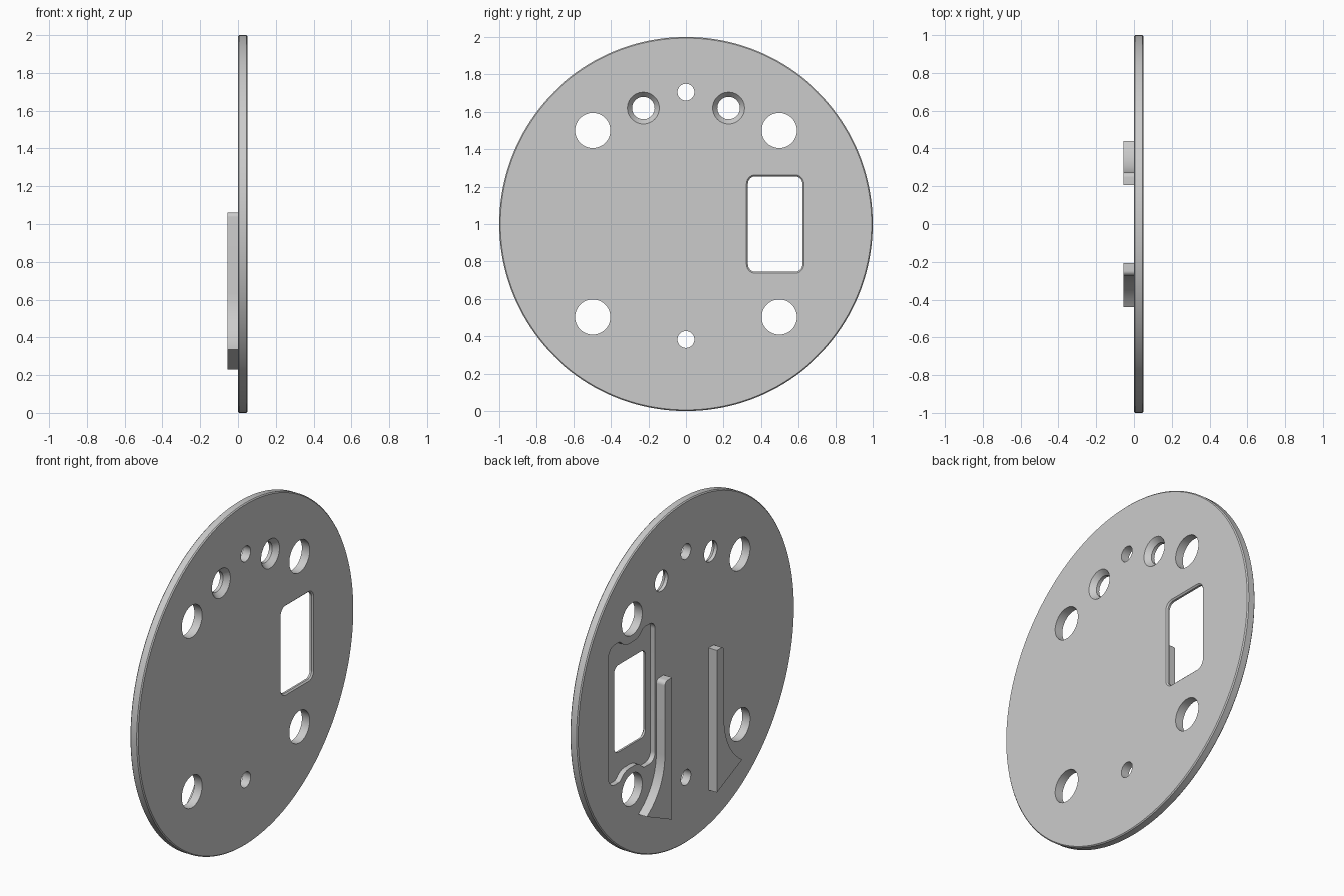
import bpy, bmesh, math
from mathutils import Vector

cube = bpy.data.objects.get("Cube")
if cube:
    bpy.data.objects.remove(cube, do_unlink=True)

grey = bpy.data.materials.new("light_grey")
grey.use_nodes = True
grey.diffuse_color = (0.6, 0.6, 0.6, 1)
grey.node_tree.nodes["Principled BSDF"].inputs["Base Color"].default_value = (0.6, 0.6, 0.6, 1)


def circle(y, z, r, n=48):
    return [(y + r * math.cos(math.tau * i / n), z + r * math.sin(math.tau * i / n)) for i in range(n)]


def rounded(corners, steps=10):
    """Outline in the y-z plane from (y, z, radius) corners."""
    out = []
    for i, (y, z, r) in enumerate(corners):
        p = Vector((y, z))
        a = (Vector(corners[i - 1][:2]) - p).normalized()
        b = (Vector(corners[(i + 1) % len(corners)][:2]) - p).normalized()
        if r == 0:
            out.append(tuple(p))
            continue
        half = a.angle(b) / 2
        centre = p + (a + b).normalized() * (r / math.sin(half))
        start = p + a * (r / math.tan(half)) - centre
        end = p + b * (r / math.tan(half)) - centre
        sweep = math.pi - 2 * half
        for k in range(steps + 1):
            t = k / steps
            v = (start * math.sin((1 - t) * sweep) + end * math.sin(t * sweep)) / math.sin(sweep)
            out.append(tuple(centre + v))
    return out


def rectangle(y0, y1, z0, z1, r):
    return rounded([(y0, z0, r), (y1, z0, r), (y1, z1, r), (y0, z1, r)])


def loft(name, sections):
    """Solid through (x, outline) sections, capped at both ends."""
    bm = bmesh.new()
    rings = [[bm.verts.new((x, y, z)) for y, z in pts] for x, pts in sections]
    n = len(rings[0])
    for a, b in zip(rings, rings[1:]):
        for i in range(n):
            j = (i + 1) % n
            bm.faces.new((a[i], a[j], b[j], b[i]))
    bm.faces.new(rings[0])
    bm.faces.new(rings[-1])
    bmesh.ops.recalc_face_normals(bm, faces=bm.faces)
    mesh = bpy.data.meshes.new(name)
    bm.to_mesh(mesh)
    bm.free()
    mesh.materials.append(grey)
    obj = bpy.data.objects.new(name, mesh)
    bpy.context.collection.objects.link(obj)
    return obj


def activate(obj):
    bpy.ops.object.select_all(action='DESELECT')
    obj.select_set(True)
    bpy.context.view_layer.objects.active = obj


def cut(target, sections):
    cutter = loft("cutter", sections)
    cutter.hide_render = True
    mod = target.modifiers.new("cut", 'BOOLEAN')
    mod.operation = 'DIFFERENCE'
    mod.solver = 'EXACT'
    mod.object = cutter
    activate(target)
    bpy.ops.object.modifier_apply(modifier=mod.name)
    bpy.data.objects.remove(cutter, do_unlink=True)


# Round plate with softened rim
T, E = 0.05, 0.006
plate = loft("round_plate", [(x, circle(0, 1, r, 160)) for x, r in
                             ((0, 1 - E), (E, 1), (T - E, 1), (T, 1 - E))])

# Shallow pocket on the back, stepping around the two neighbouring holes
top = [(0.285, 1.41, 0.05), (0.39, 1.41, 0.03), (0.44, 1.365, 0.1),
       (0.56, 1.365, 0.1), (0.61, 1.41, 0.03), (0.715, 1.41, 0.06)]
pocket = rounded(top + [(y, 2 - z, r) for y, z, r in reversed(top)])
cut(plate, [(-0.1, pocket), (0.03, pocket)])

# Window with a chamfered front edge
inner = rectangle(0.33, 0.62, 0.745, 1.255, 0.04)
outer = rectangle(0.322, 0.628, 0.737, 1.263, 0.048)
cut(plate, [(-0.1, inner), (T - 0.008, inner), (T, outer), (0.1, outer)])

# Through holes
holes = [(s * 0.497, z, 0.094) for s in (-1, 1) for z in (0.503, 1.5)]
holes += [(0, 1.705, 0.045), (0, 0.383, 0.045)]
for hole in holes:
    cut(plate, [(-0.1, circle(*hole)), (0.1, circle(*hole))])

# Countersunk screw holes
for s in (-1, 1):
    cut(plate, [(x, circle(s * 0.227, 1.62, r)) for x, r in
                ((-0.1, 0.06), (0.02, 0.06), (T, 0.085), (0.1, 0.085))])

# Guide fins on the back, flaring outward at the foot
fins = []
for s, name in ((1, "rear_guide_fin"), (-1, "front_guide_fin")):
    shape = rounded([(0.207, 1.062, 0), (0.207, 0.23, 0), (0.44, 0.335, 0),
                     (0.273, 0.44, 0.35), (0.273, 1.062, 0.025)])
    shape = [(s * y, z) for y, z in shape]
    fins.append(loft(name, [(-0.055, shape), (0.004, shape)]))

for obj in [plate] + fins:
    activate(obj)
    bpy.ops.object.shade_smooth_by_angle(angle=math.radians(30))
